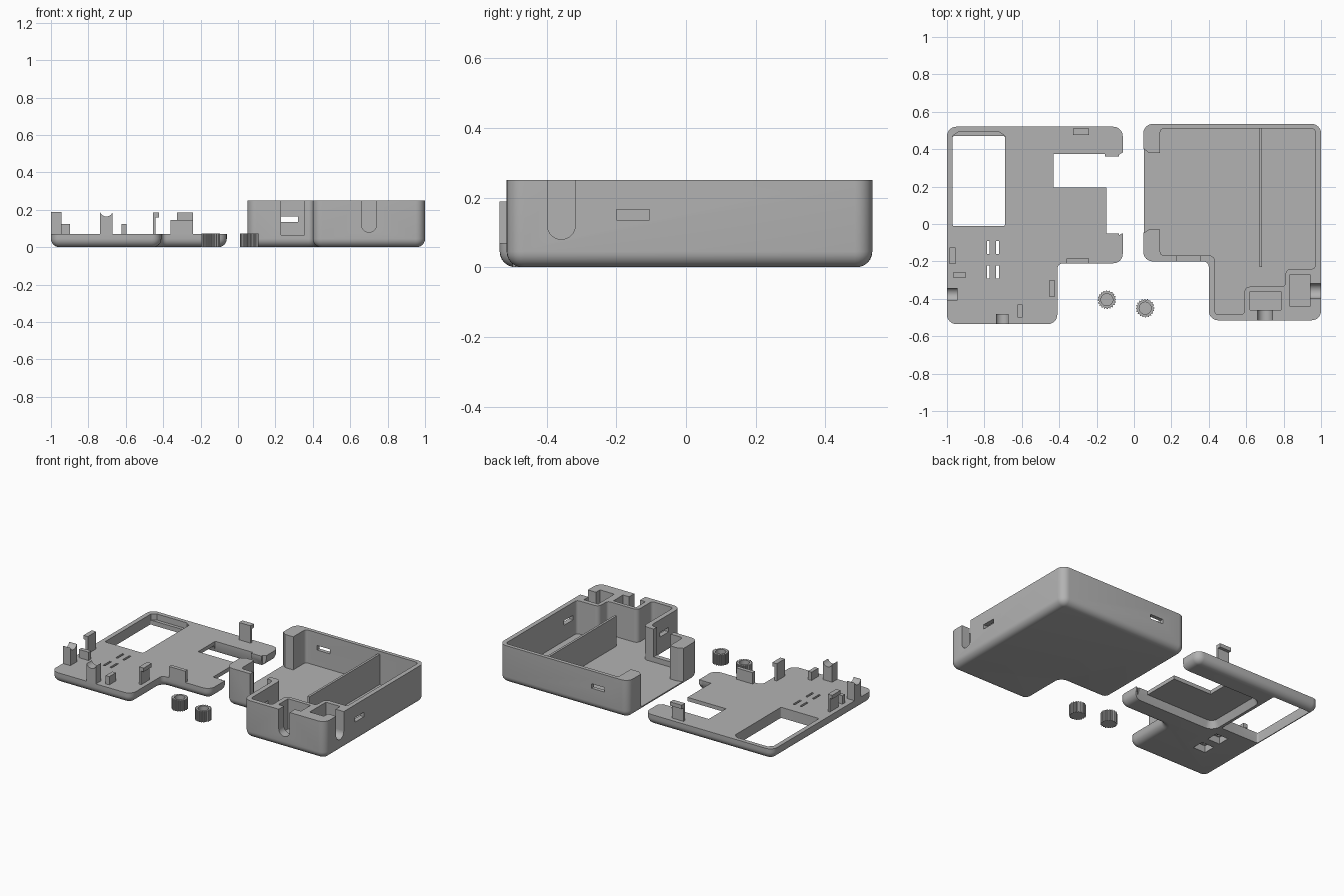
import bpy, bmesh, math
from mathutils import Vector

if "Cube" in bpy.data.objects:
    bpy.data.objects.remove(bpy.data.objects["Cube"])

grey = bpy.data.materials.new("plastic_grey")
grey.diffuse_color = (0.45, 0.45, 0.45, 1)
grey.use_nodes = True
grey.node_tree.nodes["Principled BSDF"].inputs["Base Color"].default_value = grey.diffuse_color


def ring_points(poly, radius, inset, concave_radius=None):
    """Counter-clockwise right-angled outline with filleted corners, inset by a distance."""
    pts = []
    for i, p in enumerate(poly):
        p = Vector(p)
        a = (Vector(poly[i - 1]) - p).normalized()
        b = (Vector(poly[(i + 1) % len(poly)]) - p).normalized()
        if radius == 0:
            pts.append(p)
            continue
        convex = a.x * b.y - a.y * b.x < 0
        r0 = radius if convex or concave_radius is None else concave_radius
        r = r0 - inset if convex else r0 + inset
        centre = p + (a + b) * r0
        for k in range(7):
            t = math.pi / 2 * k / 6
            pts.append(centre - (b * math.cos(t) + a * math.sin(t)) * r)
    return pts


def finish(name, bm):
    bmesh.ops.recalc_face_normals(bm, faces=bm.faces)
    mesh = bpy.data.meshes.new(name)
    bm.to_mesh(mesh)
    bm.free()
    mesh.materials.append(grey)
    ob = bpy.data.objects.new(name, mesh)
    bpy.context.collection.objects.link(ob)
    return ob


def prism(name, poly, levels, radius=0.0, concave_radius=None):
    """Stack outlines at (inset, z) levels into a closed solid."""
    bm = bmesh.new()
    rings = [[bm.verts.new((p.x, p.y, z)) for p in ring_points(poly, radius, d, concave_radius)]
             for d, z in levels]
    n = len(rings[0])
    for lo, hi in zip(rings, rings[1:]):
        for i in range(n):
            bm.faces.new((lo[i], lo[(i + 1) % n], hi[(i + 1) % n], hi[i]))
    bm.faces.new(rings[0][::-1])
    bm.faces.new(rings[-1])
    return finish(name, bm)


def rect(x0, x1, y0, y1):
    return [(x0, y0), (x1, y0), (x1, y1), (x0, y1)]


def box(name, x0, x1, y0, y1, z0, z1):
    return prism(name, rect(x0, x1, y0, y1), [(0, z0), (0, z1)])


def rod(name, x, y, z, radius, length, axis):
    bm = bmesh.new()
    bmesh.ops.create_cone(bm, cap_ends=True, segments=32, radius1=radius, radius2=radius, depth=length)
    ob = finish(name, bm)
    if axis == 'X':
        ob.rotation_euler.y = math.pi / 2
    elif axis == 'Y':
        ob.rotation_euler.x = math.pi / 2
    ob.location = (x, y, z)
    return ob


def cut(target, *cutters):
    bpy.context.view_layer.objects.active = target
    for c in cutters:
        mod = target.modifiers.new("cut", 'BOOLEAN')
        mod.operation, mod.solver, mod.object = 'DIFFERENCE', 'EXACT', c
        bpy.ops.object.modifier_apply(modifier=mod.name)
        bpy.data.objects.remove(c)


def rounded_bottom(top, r=0.045, steps=6):
    arc = [math.pi / 2 * (1 - k / steps) for k in range(steps + 1)]
    return [(r * (1 - math.cos(t)), r * (1 - math.sin(t))) for t in arc] + [(0, top)]


# --- Case: L-shaped tray with a rounded bottom ---
case = prism("case_body", [(0.05, -0.20), (0.40, -0.20), (0.40, -0.515), (1, -0.515), (1, 0.535), (0.05, 0.535)],
             rounded_bottom(0.25), 0.05, 0.03)
cavity = [(0.14, -0.168), (0.432, -0.168), (0.432, -0.485), (0.59, -0.485), (0.59, -0.335), (0.81, -0.335),
          (0.81, -0.24), (0.97, -0.24), (0.97, 0.51), (0.14, 0.51)]
cut(case,
    prism("cavity", cavity, [(0, 0.03), (0, 0.3)], 0.02, 0.03),
    # open left side and its small corner grooves
    box("side_opening", 0.0, 0.2, -0.03, 0.38, 0.03, 0.3),
    prism("groove_a", [(0.04, 0.37), (0.08, 0.37), (0.08, 0.38), (0.055, 0.4), (0.04, 0.4)], [(0, 0.03), (0, 0.3)]),
    prism("groove_b", [(0.04, -0.045), (0.055, -0.045), (0.08, -0.03), (0.08, -0.02), (0.04, -0.02)],
          [(0, 0.03), (0, 0.3)]),
    # front notch and clip slots
    box("front_notch", 0.23, 0.355, -0.25, -0.15, 0.065, 0.3),
    box("back_slot", 0.225, 0.32, 0.45, 0.6, 0.135, 0.165),
    box("right_slot", 0.93, 1.05, -0.20, -0.105, 0.135, 0.165),
    box("leg_slot", 0.35, 0.46, -0.39, -0.30, 0.135, 0.165),
    # connector pockets with U-shaped cable slots
    box("front_pocket", 0.62, 0.785, -0.46, -0.36, 0.05, 0.3),
    box("right_pocket", 0.835, 0.94, -0.44, -0.27, 0.05, 0.3),
    box("front_cable_slot", 0.66, 0.74, -0.56, -0.45, 0.12, 0.3),
    rod("front_cable_round", 0.70, -0.505, 0.12, 0.04, 0.11, 'Y'),
    box("right_cable_slot", 0.93, 1.05, -0.398, -0.318, 0.12, 0.3),
    rod("right_cable_round", 0.99, -0.358, 0.12, 0.04, 0.12, 'X'))
divider = box("case_divider", 0.67, 0.685, -0.23, 0.52, 0.02, 0.23)

# --- Lid: plate with windows, gap and vents ---
lid = prism("lid_plate", [(-1, -0.535), (-0.41, -0.535), (-0.41, -0.21), (-0.06, -0.21), (-0.06, 0.52), (-1, 0.52)],
            rounded_bottom(0.07), 0.05, 0.03)
gap = [(-0.43, 0.195), (-0.148, 0.195), (-0.148, -0.05), (0, -0.05), (0, 0.36), (-0.155, 0.36),
       (-0.155, 0.375), (-0.43, 0.375)]
cut(lid,
    prism("big_window", rect(-0.97, -0.69, -0.012, 0.47), [(0, -0.1), (0, 0.2)], 0.01),
    prism("big_window_ledge", [(-0.97, 0.4), (-0.69, 0.4), (-0.69, 0.47), (-0.72, 0.492), (-0.94, 0.492),
                               (-0.97, 0.47)], [(0, 0.03), (0, 0.2)]),
    prism("underside_recess", rect(-0.65, 0.1, -0.05, 0.36), [(-0.03, -0.02), (0, 0.045)], 0.04),
    prism("edge_gap", gap, [(0, -0.1), (0, 0.2)]),
    prism("lid_groove_a", [(-0.08, 0.37), (-0.08, 0.35), (-0.04, 0.35), (-0.04, 0.395)], [(0, -0.1), (0, 0.2)]),
    prism("lid_groove_b", [(-0.08, -0.04), (-0.08, -0.06), (-0.04, -0.035), (-0.04, -0.03)],
          [(0, -0.1), (0, 0.2)]))
for y0, y1 in ((-0.16, -0.09), (-0.292, -0.222)):
    cut(lid, box("vent_recess", -0.80, -0.71, y0 - 0.005, y1 + 0.005, -0.1, 0.045))
    for x in (-0.787, -0.737):
        cut(lid, box("vent", x, x + 0.014, y0, y1, -0.1, 0.2))

# Snap clips: upright plate plus hook
for name, p, h in (("back_clip", (-0.325, -0.24, 0.475, 0.49), (-0.325, -0.24, 0.475, 0.51)),
                   ("left_clip", (-0.97, -0.955, -0.213, -0.125), (-0.987, -0.955, -0.213, -0.125)),
                   ("leg_clip", (-0.455, -0.44, -0.388, -0.303), (-0.455, -0.422, -0.388, -0.303))):
    box(name + "_post", *p, 0.06, 0.185)
    box(name + "_hook", *h, 0.16, 0.185)

# Locating blocks
box("front_notch_tab", -0.36, -0.24, -0.21, -0.185, 0.05, 0.145)
box("left_locating_block", -0.968, -0.897, -0.287, -0.26, 0.06, 0.125)
box("front_locating_block", -0.622, -0.596, -0.50, -0.43, 0.06, 0.125)

# Cable slot tabs with hollowed tops
front_tab = box("front_cable_tab", -0.738, -0.67, -0.535, -0.48, 0.045, 0.188)
cut(front_tab, rod("front_tab_round", -0.704, -0.505, 0.2, 0.036, 0.2, 'Y'))
left_tab = box("left_cable_tab", -1.0, -0.945, -0.41, -0.342, 0.045, 0.188)
cut(left_tab, rod("left_tab_round", -0.97, -0.376, 0.2, 0.036, 0.2, 'X'))

# --- Ribbed knobs with a bore in the top ---
for i, (x, y) in enumerate(((-0.145, -0.405), (0.06, -0.45))):
    teeth = 20
    outline = []
    for k in range(teeth * 4):
        t = 2 * math.pi * k / (teeth * 4)
        r = 0.05 if k % 4 < 2 else 0.044
        outline.append((x + r * math.cos(t), y + r * math.sin(t)))
    knob = prism("knob_%d" % (i + 1), outline, [(0, 0), (0, 0.072)])
    cut(knob, rod("knob_bore", x, y, 0.09, 0.032, 0.12, 'Z'))

# Smooth the rounded surfaces, keep edges crisp
for ob in bpy.data.objects:
    ob.select_set(True)
bpy.context.view_layer.objects.active = case
bpy.ops.object.shade_smooth_by_angle(angle=math.radians(30))
